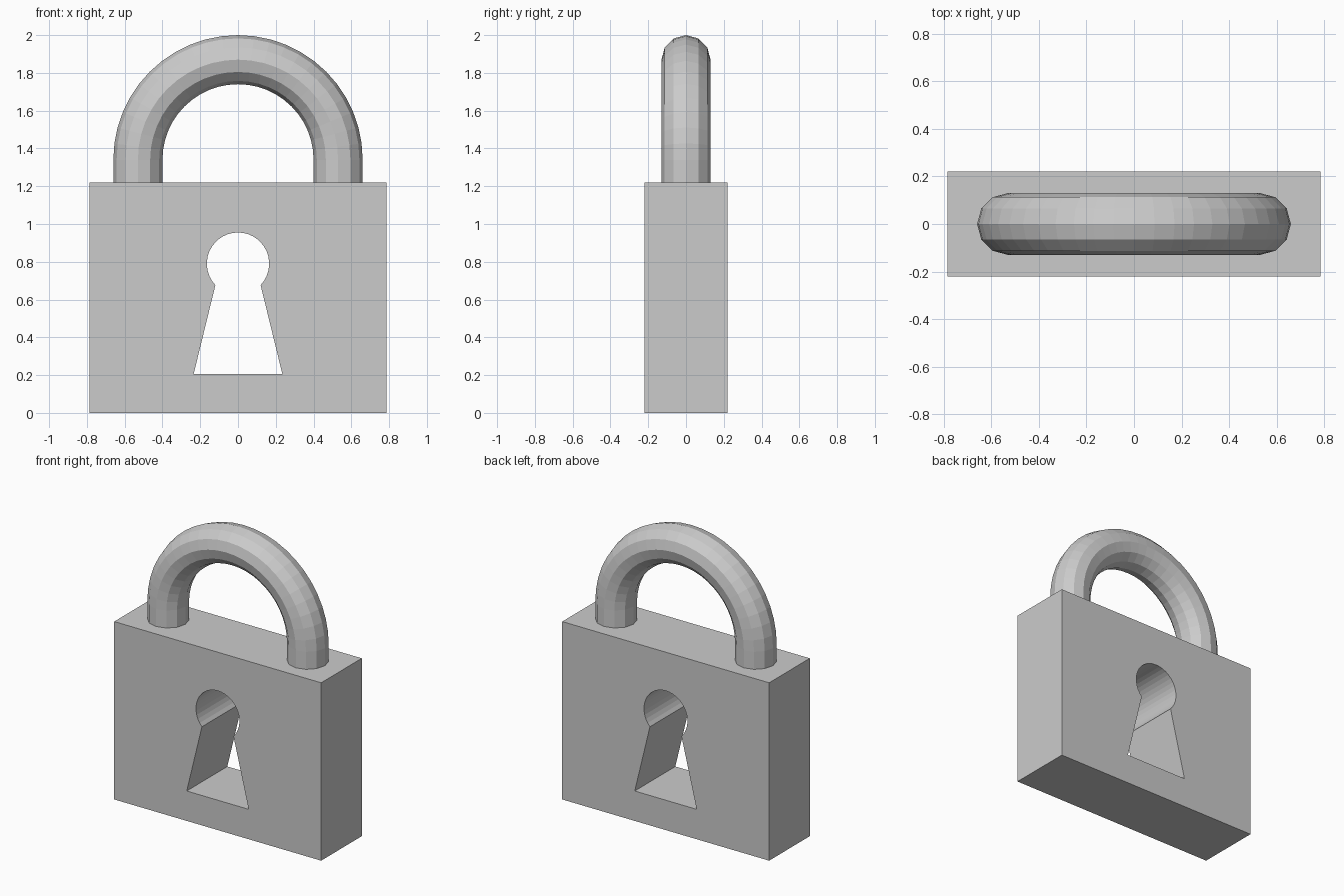
import bpy, bmesh
from math import sin, cos, pi, radians
from mathutils import Vector, Matrix

if "Cube" in bpy.data.objects:
    bpy.data.objects.remove(bpy.data.objects["Cube"])


def add_object(name, mesh):
    obj = bpy.data.objects.new(name, mesh)
    bpy.context.collection.objects.link(obj)
    return obj


def plate(name, outlines, half_depth):
    """Flat x-z outlines (later ones are holes) extruded along y."""
    curve = bpy.data.curves.new(name + "_profile", 'CURVE')
    curve.dimensions = '2D'
    curve.fill_mode = 'BOTH'
    curve.extrude = half_depth
    for pts in outlines:
        spline = curve.splines.new('POLY')
        spline.points.add(len(pts) - 1)
        for p, (x, z) in zip(spline.points, pts):
            p.co = (x, z, 0, 1)
        spline.use_cyclic_u = True
    helper = add_object(name + "_profile", curve)
    helper.hide_render = True
    bpy.context.view_layer.update()
    deps = bpy.context.evaluated_depsgraph_get()
    mesh = bpy.data.meshes.new_from_object(helper.evaluated_get(deps))
    bpy.data.objects.remove(helper)
    mesh.transform(Matrix.Rotation(pi / 2, 4, 'X'))
    bm = bmesh.new()
    bm.from_mesh(mesh)
    bmesh.ops.remove_doubles(bm, verts=bm.verts, dist=1e-5)
    bmesh.ops.recalc_face_normals(bm, faces=bm.faces)
    for f in bm.faces:
        f.smooth = False
    bm.to_mesh(mesh)
    bm.free()
    mesh.name = name
    return add_object(name, mesh)


# Lock body with a keyhole right through it
W, H, D = 0.785, 1.22, 0.22
box = [(-W, 0), (W, 0), (W, H), (-W, H)]
start, sweep, steps = radians(-43.5), radians(267), 28
keyhole = [(0.165 * cos(start + sweep * i / steps),
            0.79 + 0.165 * sin(start + sweep * i / steps)) for i in range(steps + 1)]
keyhole += [(-0.235, 0.205), (0.235, 0.205)]
plate("lock_body", [box, keyhole], D)

# Shackle: 12-sided tube swept along a half circle with straight legs
R, r, CZ, SIDES, ARC = 0.53, 0.13, 1.34, 12, 24
path = [(Vector((R, 0, 1.2)), 0.0)]
path += [(Vector((R * cos(a), 0, CZ + R * sin(a))), a)
         for a in (pi * i / ARC for i in range(ARC + 1))]
path += [(Vector((-R, 0, 1.2)), pi)]

bm = bmesh.new()
rings = []
for centre, a in path:
    out = Vector((cos(a), 0, sin(a)))
    rings.append([bm.verts.new(centre + r * (cos(t) * out + sin(t) * Vector((0, 1, 0))))
                  for t in (2 * pi * k / SIDES for k in range(SIDES))])
for r0, r1 in zip(rings, rings[1:]):
    for k in range(SIDES):
        n = (k + 1) % SIDES
        bm.faces.new((r0[k], r0[n], r1[n], r1[k]))
bm.faces.new(rings[0])
bm.faces.new(rings[-1])
bmesh.ops.recalc_face_normals(bm, faces=bm.faces)
mesh = bpy.data.meshes.new("shackle")
bm.to_mesh(mesh)
bm.free()
add_object("shackle", mesh)
